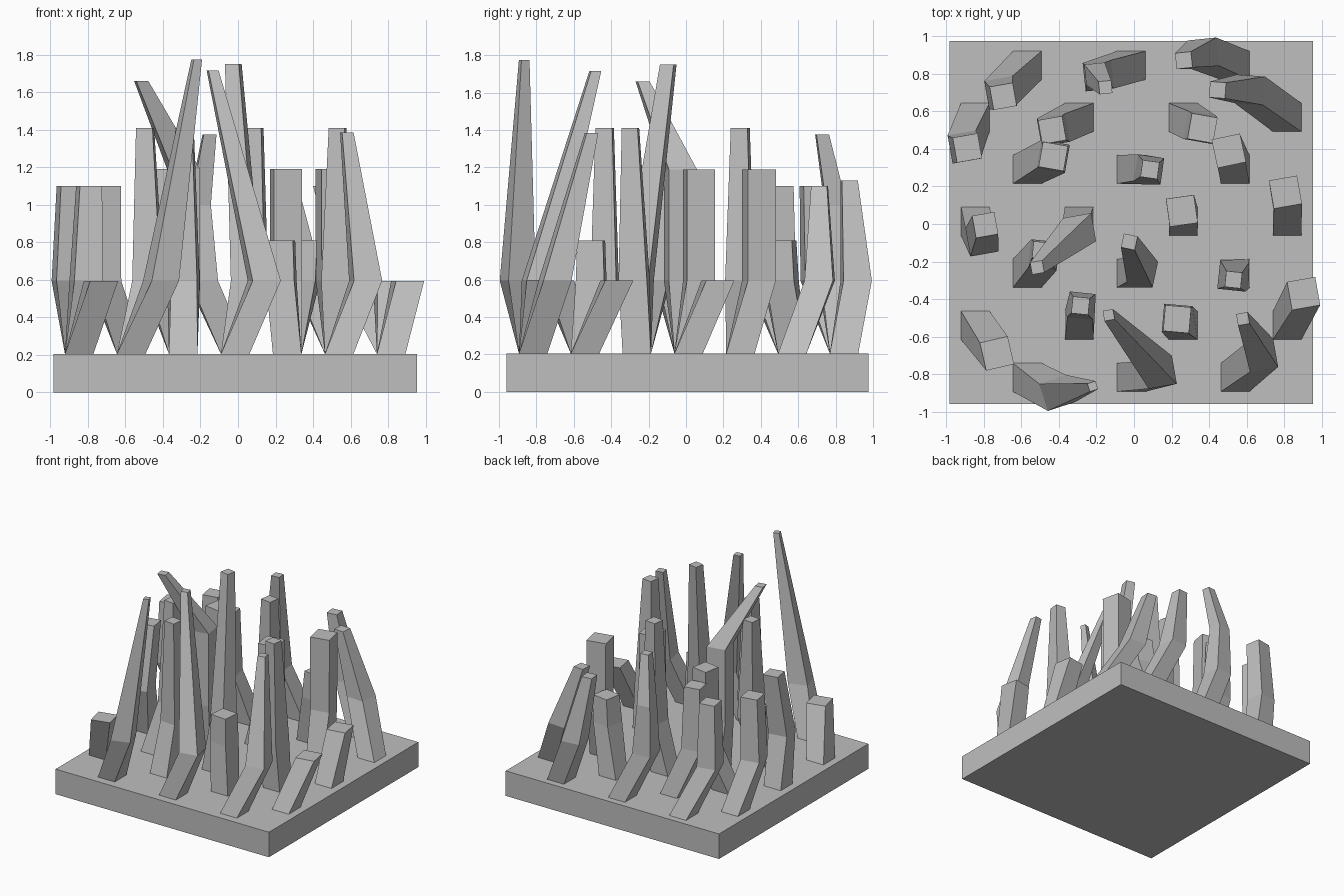
import bpy, bmesh, math

grey = bpy.data.materials.new("plain grey")
grey.diffuse_color = (0.52, 0.52, 0.52, 1)

PITCH, X0, Y0, FOOT = 0.277, -0.922, -0.893, 0.152   # checkerboard of stalk feet
BASE_TOP, BEND = 0.205, 0.595


def finish(bm, name):
    bmesh.ops.recalc_face_normals(bm, faces=bm.faces)
    mesh = bpy.data.meshes.new(name)
    bm.to_mesh(mesh)
    bm.free()
    mesh.materials.append(grey)
    bpy.context.collection.objects.link(bpy.data.objects.new(name, mesh))


def loft(name, rings):
    """Join square rings (x, y, z, size, rotation) into a bent four-sided stalk."""
    bm = bmesh.new()
    loops = []
    for x, y, z, size, rot in rings:
        r = size / math.sqrt(2)
        loops.append([bm.verts.new((x + r * math.cos(math.radians(rot + 45 + 90 * k)),
                                    y + r * math.sin(math.radians(rot + 45 + 90 * k)), z))
                      for k in range(4)])
    bm.faces.new(loops[0])
    bm.faces.new(loops[-1])
    for a, b in zip(loops, loops[1:]):
        for k in range(4):
            n = (k + 1) % 4
            bm.faces.new((a[k], a[n], b[n], b[k]))
    finish(bm, name)


def stalk(col, row, bend, *upper, rot=10, size=0.152):
    """bend = (x, y) at the knee; upper = rings (x, y, z, size) above it."""
    foot = (X0 + col * PITCH + FOOT / 2, Y0 + row * PITCH + FOOT / 2, BASE_TOP, FOOT, 0)
    rings = [foot, (*bend, BEND, size, rot)] + [(*u, rot) for u in upper]
    loft(f"stalk_{row}_{col}", rings)


# base slab
bm = bmesh.new()
bmesh.ops.create_cube(bm, size=1)
for v in bm.verts:
    v.co = (v.co.x * 1.935 - 0.015, v.co.y * 1.935 + 0.008, (v.co.z + 0.5) * BASE_TOP)
finish(bm, "base_slab")

# front row
stalk(1, 0, (-0.41, -0.90), (-0.22, -0.865, 1.775, 0.045), rot=18)
stalk(3, 0, (0.14, -0.79), (-0.135, -0.485, 1.715, 0.055))
stalk(5, 0, (0.68, -0.70), (0.58, -0.505, 1.385, 0.062))
# second row
stalk(0, 1, (-0.73, -0.69), rot=13)
stalk(2, 1, (-0.28, -0.435), (-0.285, -0.435, 1.41, 0.09), rot=-6, size=0.138)
stalk(4, 1, (0.23, -0.507), (0.23, -0.507, 0.81, 0.138), rot=-5)
stalk(6, 1, (0.904, -0.37))
# third row
stalk(1, 2, (-0.48, -0.165), (-0.495, -0.14, 1.41, 0.088), rot=-6)
stalk(3, 2, (0.045, -0.255), (-0.025, -0.095, 1.75, 0.075), rot=-12, size=0.14)
stalk(5, 2, (0.527, -0.277), (0.53, -0.297, 1.41, 0.085), rot=-6)
# middle row
stalk(0, 3, (-0.81, -0.085), (-0.793, -0.005, 1.1, 0.12))
stalk(2, 3, (-0.29, -0.03), (-0.29, -0.03, 1.19, 0.152), (-0.516, -0.232, 1.66, 0.065))
stalk(4, 3, (0.255, 0.07), (0.255, 0.07, 1.19, 0.15), rot=8)
stalk(6, 3, (0.807, 0.17))
# fifth row
stalk(1, 4, (-0.43, 0.36), (-0.43, 0.36, 1.19, 0.135), rot=-10)
stalk(3, 4, (0.08, 0.29), (0.085, 0.29, 1.41, 0.09), rot=-8, size=0.143)
stalk(5, 4, (0.505, 0.39), (0.505, 0.39, 1.19, 0.155), rot=12)
# sixth row
stalk(0, 5, (-0.905, 0.41), (-0.888, 0.405, 1.1, 0.135))
stalk(2, 5, (-0.43, 0.50), (-0.436, 0.50, 1.1, 0.13))
stalk(4, 5, (0.35, 0.515), (0.365, 0.51, 0.81, 0.138), rot=-10)
stalk(6, 5, (0.617, 0.715), (0.445, 0.714, 1.1, 0.085), rot=-4)
# back row
stalk(1, 6, (-0.71, 0.70), (-0.697, 0.68, 1.1, 0.125))
stalk(3, 6, (-0.19, 0.79), (-0.205, 0.80, 1.0, 0.11), (-0.152, 0.728, 1.375, 0.068), rot=6)
stalk(5, 6, (0.37, 0.91), (0.265, 0.872, 1.13, 0.085), rot=6)
